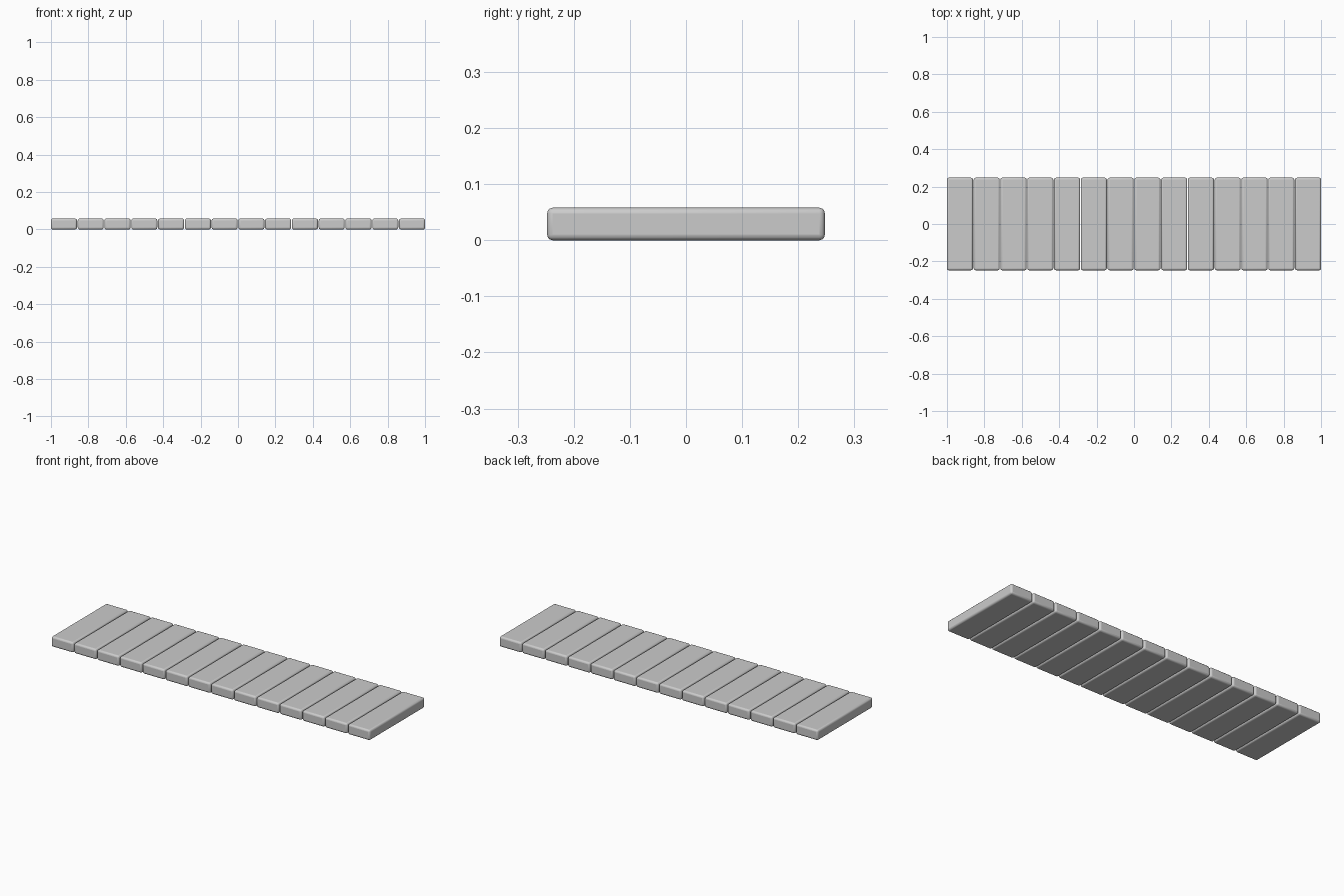
import bpy

if "Cube" in bpy.data.objects:
    bpy.data.objects.remove(bpy.data.objects["Cube"])

COUNT = 14
WIDTH, DEPTH, HEIGHT = 0.139, 0.495, 0.058
PITCH = (2.0 - WIDTH) / (COUNT - 1)


def add_plank(index):
    # One board with rounded edges
    x = -1.0 + WIDTH / 2 + index * PITCH
    bpy.ops.mesh.primitive_cube_add(size=1, location=(x, 0, HEIGHT / 2))
    plank = bpy.context.object
    plank.name = f"plank_{index + 1:02d}"
    plank.scale = (WIDTH, DEPTH, HEIGHT)
    bpy.ops.object.transform_apply(location=False, rotation=False, scale=True)
    bevel = plank.modifiers.new("rounded_edges", 'BEVEL')
    bevel.width = 0.01
    bevel.segments = 3
    bpy.ops.object.shade_smooth_by_angle()


# Row of boards side by side along x
for i in range(COUNT):
    add_plank(i)
